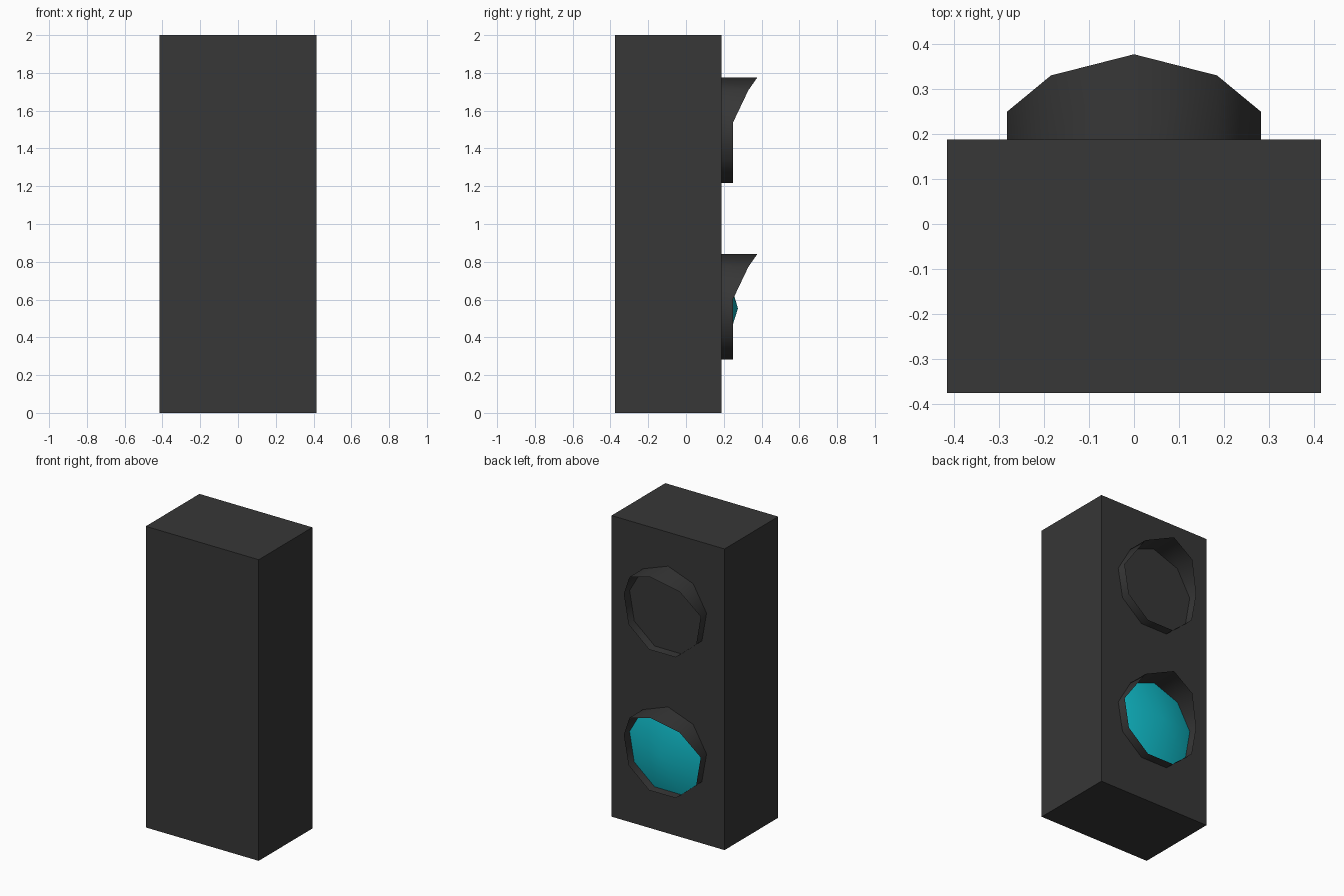
import bpy, bmesh, math

if "Cube" in bpy.data.objects:
    bpy.data.objects.remove(bpy.data.objects["Cube"])

BACK_Y = 0.188      # housing face that carries the lamps
RADIUS = 0.287
SIDES = 9


def material(name, rgb):
    m = bpy.data.materials.new(name)
    m.diffuse_color = (*rgb, 1)
    m.use_nodes = True
    m.node_tree.nodes["Principled BSDF"].inputs["Base Color"].default_value = m.diffuse_color
    return m


def finish(name, bm, mat, smooth=False):
    me = bpy.data.meshes.new(name)
    bm.to_mesh(me)
    bm.free()
    ob = bpy.data.objects.new(name, me)
    bpy.context.collection.objects.link(ob)
    me.materials.append(mat)
    if smooth:
        bpy.ops.object.select_all(action='DESELECT')
        ob.select_set(True)
        bpy.context.view_layer.objects.active = ob
        bpy.ops.object.shade_smooth_by_angle(angle=math.radians(60))
    return ob


def ring_point(i, r, y, cz):
    a = math.tau * i / SIDES
    return (r * math.sin(a), y, cz + r * math.cos(a))


dark = material("dark grey", (0.038, 0.038, 0.038))
cyan = material("cyan glass", (0.005, 0.48, 0.56))

# Housing box
bm = bmesh.new()
bmesh.ops.create_cube(bm, size=1)
for v in bm.verts:
    v.co = (v.co.x * 0.83, v.co.y * 0.563 - 0.0935, v.co.z * 2 + 1)
finish("housing", bm, dark)


# Visor: open nine-sided sheet tube, longer towards the top
def visor(name, cz):
    lip = [0.377, 0.33, 0.249, 0.248, 0.248]
    bm = bmesh.new()
    base = [bm.verts.new(ring_point(i, RADIUS, BACK_Y, cz)) for i in range(SIDES)]
    front = [bm.verts.new(ring_point(i, RADIUS, lip[min(i, SIDES - i)], cz))
             for i in range(SIDES)]
    for i in range(SIDES):
        j = (i + 1) % SIDES
        bm.faces.new((base[i], front[i], front[j], base[j]))
    finish(name, bm, dark, True)


visor("upper_visor", 1.488)
visor("lower_visor", 0.553)

# Lit lens: shallow smooth-shaded cone inside the lower visor
bm = bmesh.new()
rim = [bm.verts.new(ring_point(i, RADIUS - 0.001, BACK_Y + 0.002, 0.553))
       for i in range(SIDES)]
tip = bm.verts.new((0, 0.275, 0.553))
for i in range(SIDES):
    bm.faces.new((rim[(i + 1) % SIDES], rim[i], tip))
bmesh.ops.recalc_face_normals(bm, faces=bm.faces)
if sum(f.normal.y for f in bm.faces) < 0:
    bmesh.ops.reverse_faces(bm, faces=bm.faces)
finish("lower_lens", bm, cyan, True)
